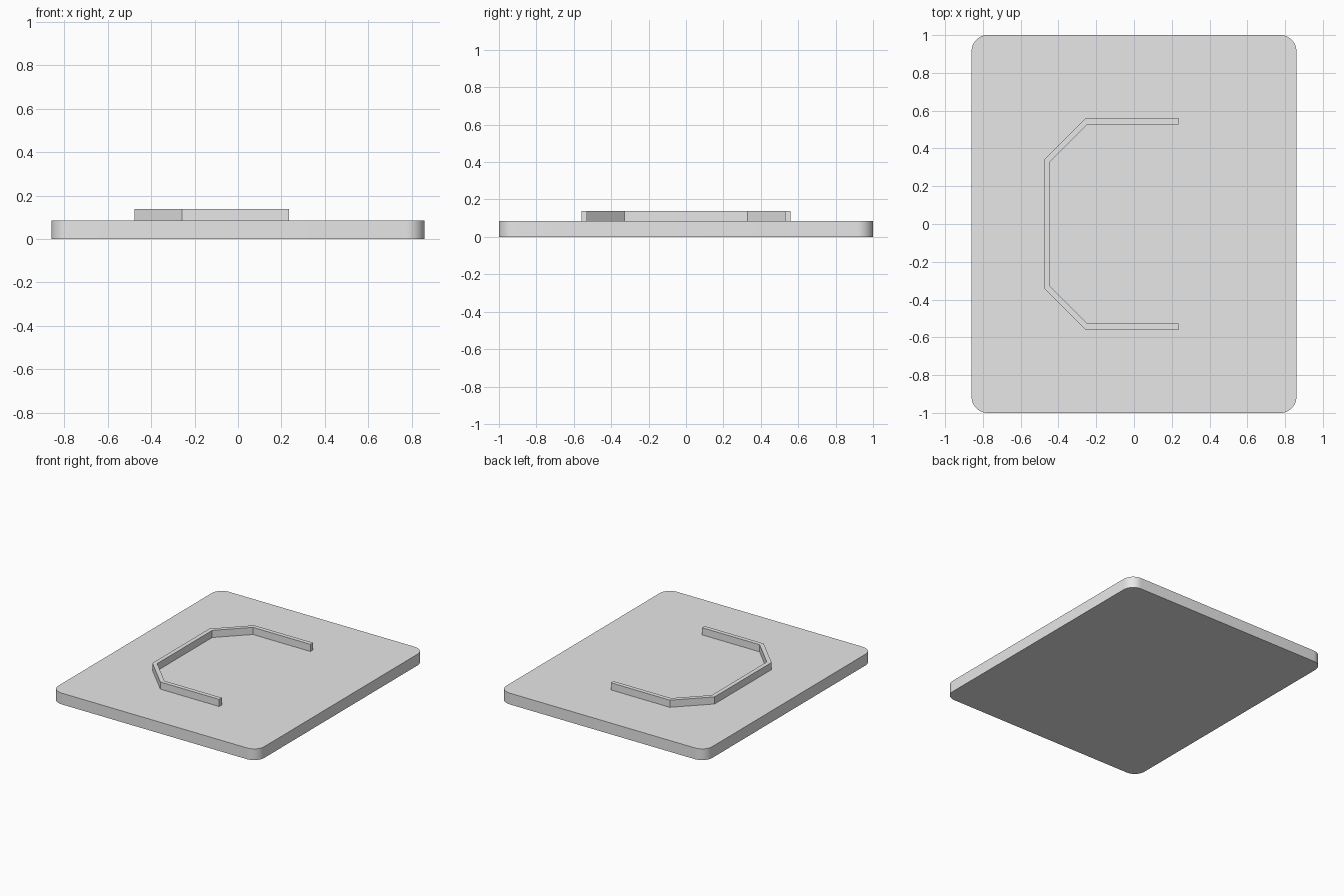
import bpy
import bmesh
import math

cube = bpy.data.objects.get("Cube")
if cube:
    bpy.data.objects.remove(cube, do_unlink=True)

grey = bpy.data.materials.new("light grey")
grey.use_nodes = True
colour = (0.8, 0.8, 0.8, 1)
grey.diffuse_color = colour
grey.node_tree.nodes["Principled BSDF"].inputs["Base Color"].default_value = colour

PLATE_TOP = 0.085
WALL_TOP = 0.139


def extrude_outline(name, outline, z0, z1):
    """Closed prism from a 2D outline, smooth only on shallow angles."""
    bm = bmesh.new()
    face = bm.faces.new([bm.verts.new((x, y, z0)) for x, y in outline])
    ext = bmesh.ops.extrude_face_region(bm, geom=[face])
    top = [v for v in ext["geom"] if isinstance(v, bmesh.types.BMVert)]
    bmesh.ops.translate(bm, verts=top, vec=(0, 0, z1 - z0))
    bmesh.ops.recalc_face_normals(bm, faces=bm.faces)
    mesh = bpy.data.meshes.new(name)
    bm.to_mesh(mesh)
    bm.free()
    mesh.materials.append(grey)
    obj = bpy.data.objects.new(name, mesh)
    bpy.context.collection.objects.link(obj)
    bpy.ops.object.select_all(action='DESELECT')
    obj.select_set(True)
    bpy.context.view_layer.objects.active = obj
    bpy.ops.object.shade_smooth_by_angle(angle=math.radians(30))
    return obj


def rounded_rectangle(hx, hy, r, steps):
    points = []
    for i, (sx, sy) in enumerate([(1, 1), (-1, 1), (-1, -1), (1, -1)]):
        for s in range(steps + 1):
            a = (i + s / steps) * math.pi / 2
            points.append((sx * (hx - r) + r * math.cos(a),
                           sy * (hy - r) + r * math.sin(a)))
    return points


# Base plate with rounded vertical corners
extrude_outline("base_plate", rounded_rectangle(0.86, 1.0, 0.085, 12), 0, PLATE_TOP)

# Raised rim: half profiles mirrored across y = 0, open towards +x
outer = [(0.235, 0.56), (-0.257, 0.56), (-0.477, 0.34)]
inner = [(0.235, 0.528), (-0.245, 0.528), (-0.445, 0.328)]


def mirrored(half):
    return half + [(x, -y) for x, y in reversed(half)]


extrude_outline("raised_rim", mirrored(outer) + mirrored(inner)[::-1], PLATE_TOP, WALL_TOP)
